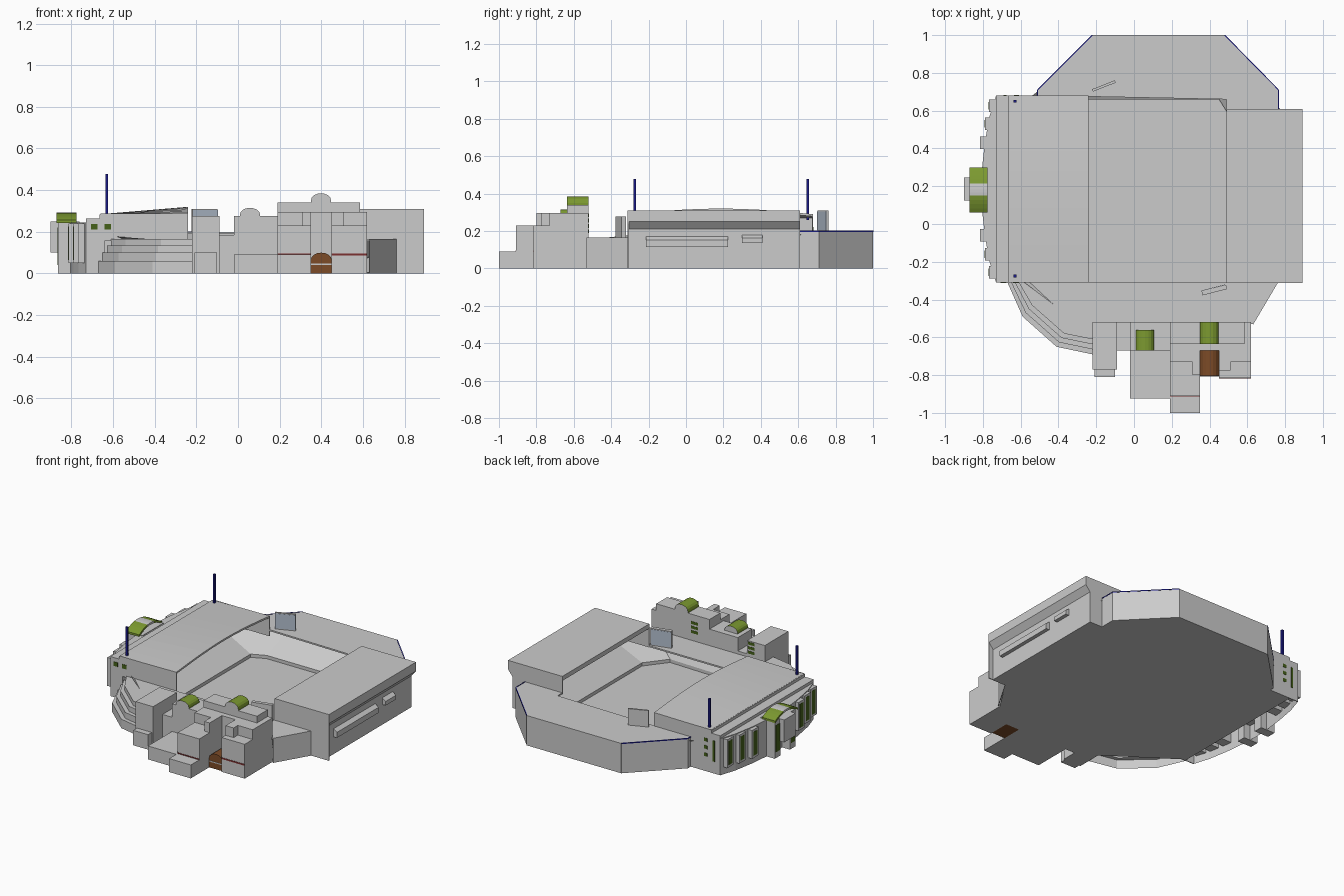
import bpy, bmesh, math

if "Cube" in bpy.data.objects:
    bpy.data.objects.remove(bpy.data.objects["Cube"])

def mat(name, c):
    m = bpy.data.materials.new(name)
    m.diffuse_color = (*c, 1)
    m.use_nodes = True
    m.node_tree.nodes["Principled BSDF"].inputs["Base Color"].default_value = m.diffuse_color
    return m

GREEN = mat("green", (0.2, 0.32, 0.03))
DARK = mat("dark_green", (0.06, 0.12, 0.01))
BROWN = mat("brown", (0.2, 0.07, 0.02))
RED = mat("red", (0.2, 0.03, 0.03))
BLUE = mat("blue", (0.01, 0.01, 0.25))
SKY = mat("screen_blue", (0.45, 0.52, 0.62))

def mesh(name, verts, faces, m=None):
    me = bpy.data.meshes.new(name)
    me.from_pydata(verts, [], faces)
    bm = bmesh.new()
    bm.from_mesh(me)
    bmesh.ops.recalc_face_normals(bm, faces=bm.faces)
    bm.to_mesh(me)
    bm.free()
    ob = bpy.data.objects.new(name, me)
    bpy.context.collection.objects.link(ob)
    if m:
        me.materials.append(m)
    return ob

def loft(name, a, b, m=None):
    n = len(a)
    faces = [tuple(range(n)), tuple(range(n, 2 * n))]
    faces += [(i, (i + 1) % n, n + (i + 1) % n, n + i) for i in range(n)]
    return mesh(name, a + b, faces, m)

def sheet(name, rows):
    # open surface through equal-length rows of points
    n = len(rows[0])
    faces = [(r*n + i, r*n + i + 1, r*n + n + i + 1, r*n + n + i)
             for r in range(len(rows) - 1) for i in range(n - 1)]
    return mesh(name, sum(rows, []), faces)

def prism(name, pts, z0, z1, m=None):
    return loft(name, [(x, y, z0) for x, y in pts], [(x, y, z1) for x, y in pts], m)

def extrude_y(name, prof, y0, y1, m=None):
    return loft(name, [(x, y0, z) for x, z in prof], [(x, y1, z) for x, z in prof], m)

def box(name, x0, x1, y0, y1, z0, z1, m=None):
    return prism(name, [(x0, y0), (x1, y0), (x1, y1), (x0, y1)], z0, z1, m)

def vault(name, x0, x1, y0, y1, z0, z1, rise, m, grey_ends=True):
    c, r, n = (x0 + x1) / 2, (x1 - x0) / 2, 8
    arc = [(c + r * math.cos(math.pi * i / n),
            z1 - rise + rise * math.sin(math.pi * i / n)) for i in range(n + 1)]
    ob = extrude_y(name, [(x0, z0), (x1, z0)] + arc, y0, y1, m)
    if grey_ends:
        ob.data.materials.append(None)
        for p in ob.data.polygons:
            p.material_index = int(abs(p.normal.y) > .5)
    return ob

def strip(name, p, q, w, z0, z1, m=None):
    dx, dy = q[0] - p[0], q[1] - p[1]
    l = math.hypot(dx, dy)
    nx, ny = -dy / l * w / 2, dx / l * w / 2
    pts = [(p[0] + nx, p[1] + ny), (q[0] + nx, q[1] + ny),
           (q[0] - nx, q[1] - ny), (p[0] - nx, p[1] - ny)]
    return prism(name, pts, z0, z1, m)

# ground slab, pitch and seating rake under the roofs
octagon = [(.765, .61), (.765, .71), (.48, 1), (-.22, 1), (-.51, .71), (-.51, .675)]
prism("ground_slab", [(-.64, -.31), (-.22, -.6), (.62, -.53), (.76, -.31), (.86, -.31),
                      (.86, .61)] + octagon + [(-.64, .675)], 0, .008)
inner = [(-.34, -.2), (-.2, -.44), (.44, -.46), (.55, -.32),
         (.55, .5), (.45, .66), (-.25, .66), (-.34, .62)]
outer = [(-.62, -.28, .18), (-.3, -.52, .155), (.6, -.52, .155), (.76, -.28, .16),
         (.8, .58, .18), (.45, .96, .19), (-.2, .93, .19), (-.62, .62, .18)]
rows = [[(x, y, .008) for x, y in inner], [(x, y, .03) for x, y in inner], outer]
sheet("seating_rake", [r + r[:1] for r in rows])

# north stand: roof, outer walls, rails
prism("north_roof", octagon + [(-.24, .675), (.49, .66), (.49, .61)], .19, .2)
for p, q in zip(octagon, octagon[1:]):
    strip("north_wall", p, q, .002, 0, .2)
    if p != (.48, 1):
        strip("north_rail", p, q, .005, .196, .202, BLUE)

# south roof with its angled wall, stepped south-west terrace
prism("south_roof", [(-.61, -.31), (-.54, -.43), (-.37, -.58), (-.22, -.61), (-.22, -.53),
                     (.63, -.53), (.76, -.31)], .155, .165)
strip("south_east_wall", (.63, -.53), (.76, -.31), .004, 0, .165)
t_out = [(-.67, -.31), (-.59, -.49), (-.41, -.65), (-.22, -.69)]
t_in = [(-.61, -.31), (-.54, -.43), (-.37, -.58), (-.22, -.61)]
rows, low = [], 0
for i, z in enumerate([.06, .1, .135, .165]):
    t = i / 3
    ring = [(a[0] + (b[0]-a[0]) * t, a[1] + (b[1]-a[1]) * t) for a, b in zip(t_out, t_in)]
    rows += [[(x, y, low) for x, y in ring], [(x, y, z) for x, y in ring]]
    low = z
sheet("terrace_steps", rows)

# west stand: curved facade, end walls, bowed roof
facade = [(-.73, -.31), (-.765, -.2), (-.79, -.06), (-.805, .08), (-.81, .185),
          (-.805, .29), (-.79, .43), (-.765, .57), (-.73, .68)]
sheet("west_facade", [[(x, y, 0) for x, y in facade], [(x, y, .245) for x, y in facade],
                      [(-.7, y, .245) for x, y in facade]])
box("west_gallery", -.73, -.64, -.31, .68, .235, .265)
box("west_back_wall", -.665, -.64, -.31, .68, 0, .284)
for y in (-.31, .675):
    box("west_end_wall", -.66, -.24, y, y + .005, .155, .287)
    box("west_end_return", -.73, -.65, y, y + .005, 0, .265)
N = 10
v, f = [], []
for i in range(N + 1):
    t = i / N
    y = -.31 + .99 * t
    h = .29 + .03 * math.sin(math.pi * t)
    v += [(-.66, y, .285), (-.24, y, h), (-.24, y, h - .012), (-.66, y, .27)]
for i in range(N):
    f += [(4*i + j, 4*i + (j+1) % 4, 4*i + 4 + (j+1) % 4, 4*i + 4 + j) for j in range(4)]
mesh("west_roof", v, f + [(0, 1, 2, 3), tuple(4*N + j for j in range(4))])

# facade bays and gate towers, mirrored about the middle of the stand
MID = .185
for s in (-1, 1):
    for d, x in [(.44, -.768), (.345, -.79), (.245, -.815)]:
        y = MID + s * d
        box("facade_bay", x, -.72, y - .033, y + .033, .05, .24)
        box("bay_window", x - .001, x, y - .02, y + .02, .065, .225, DARK)
    y = MID + s * .08
    box("gate_tower", -.865, -.76, y - .03, y + .03, 0, .25)
    box("gate_window", -.867, -.865, y - .02, y + .02, .04, .22, DARK)
box("gate_block", -.9, -.76, .125, .245, .1, .25)

# arched gate roof spanning along y, green with a grey middle
def arch(y, drop=0):
    return .292 - drop - .036 * ((y - .18) / .12) ** 2
for name, a, b, m in [("gate_roof_south", .06, .15, GREEN), ("gate_roof_middle", .15, .215, None),
                      ("gate_roof_north", .215, .3, GREEN)]:
    ys = [a + (b - a) * i / 4 for i in range(5)]
    prof = [(y, arch(y)) for y in ys] + [(y, arch(y, .014)) for y in reversed(ys)]
    loft(name, [(-.872, y, z) for y, z in prof], [(-.775, y, z) for y, z in prof], m)

# windows in the west stand's end walls
for x in (-.69, -.625):
    box("end_window", x - .016, x + .016, -.312, -.31, .21, .238, DARK)
box("end_window_tall", -.69, -.675, .68, .682, .08, .22, DARK)
for z in (.1, .15, .2):
    box("end_window_small", -.635, -.61, .68, .682, z, z + .022, DARK)
box("west_north_end", -.66, -.51, .675, .68, 0, .2)

# floodlights
for y in (-.275, .65):
    box("floodlight", -.637, -.623, y - .007, y + .007, .26, .477, BLUE)

# east stand: back wall, end plates, overhanging roof
box("east_wall", .835, .86, -.31, .61, 0, .26)
extrude_y("east_roof", [(.49, .31), (.893, .31), (.893, .25), (.86, .21), (.83, .21),
                        (.83, .25), (.52, .27), (.49, .28)], -.31, .61)
box("east_end_south", .76, .893, -.312, -.306, 0, .31)
box("east_end_south_upper", .49, .76, -.312, -.306, .155, .31)
box("east_end_north", .76, .86, .604, .61, 0, .31)
box("east_end_north_upper", .49, .76, .604, .61, .19, .31)
for name, y0, y1, z0, z1 in [("east_box_long", -.215, .225, .115, .17),
                             ("east_box_short", .3, .41, .135, .18)]:
    extrude_y(name, [(.86, z0), (.885, z0), (.885, z1 - .018), (.86, z1)], y0, y1)

# screens
strip("north_screen", (-.22, .708), (-.1, .755), .012, .2, .31)
strip("north_screen_face", (-.217, .702), (-.097, .749), .002, .205, .305, SKY)
strip("south_screen", (.36, -.366), (.49, -.333), .024, .165, .278)
strip("south_screen_face", (.358, -.353), (.482, -.321), .002, .17, .273, SKY)

# south entrance buildings
box("west_tower", -.22, -.09, -.77, -.52, 0, .275)
box("west_tower_porch", -.21, -.1, -.81, -.77, 0, .1)
box("link_block", -.09, -.02, -.67, -.52, 0, .185)
box("hall_low", -.02, .19, -.925, -.67, 0, .09)
box("hall_high", -.02, .19, -.67, -.52, 0, .275)
vault("hall_vault", .01, .105, -.67, -.56, .27, .315, .03, GREEN)
box("left_wing_porch", .19, .35, -1, -.91, 0, .09)
box("left_wing", .19, .35, -.91, -.73, 0, .23)
box("left_wing_step", .31, .35, -.8, -.73, .22, .295)
box("right_wing", .45, .62, -.815, -.73, 0, .23)
box("right_wing_step", .45, .51, -.775, -.73, .22, .295)
box("main_block_left", .19, .35, -.73, -.52, 0, .295)
box("main_block_right", .45, .62, -.73, -.52, 0, .295)
box("main_block_middle", .35, .45, -.67, -.52, 0, .295)
box("main_top", .19, .585, -.635, -.52, .29, .34)
vault("main_vault", .35, .447, -.635, -.52, .335, .385, .035, GREEN)
vault("entrance_door", .35, .45, -.805, -.67, 0, .1, .035, BROWN, False)
box("door_bar", .35, .45, -.807, -.805, .04, .047)
box("red_band_left", .19, .35, -.912, -.91, .087, .097, RED)
box("red_band_right", .45, .62, -.817, -.815, .087, .097, RED)
for x, z in ((.3, .215), (-.12, .19)):
    for i in range(3):
        box("rear_window", x - .025, x + .025, -.52, -.5185, z + .03*i, z + .03*i + .018, DARK)
